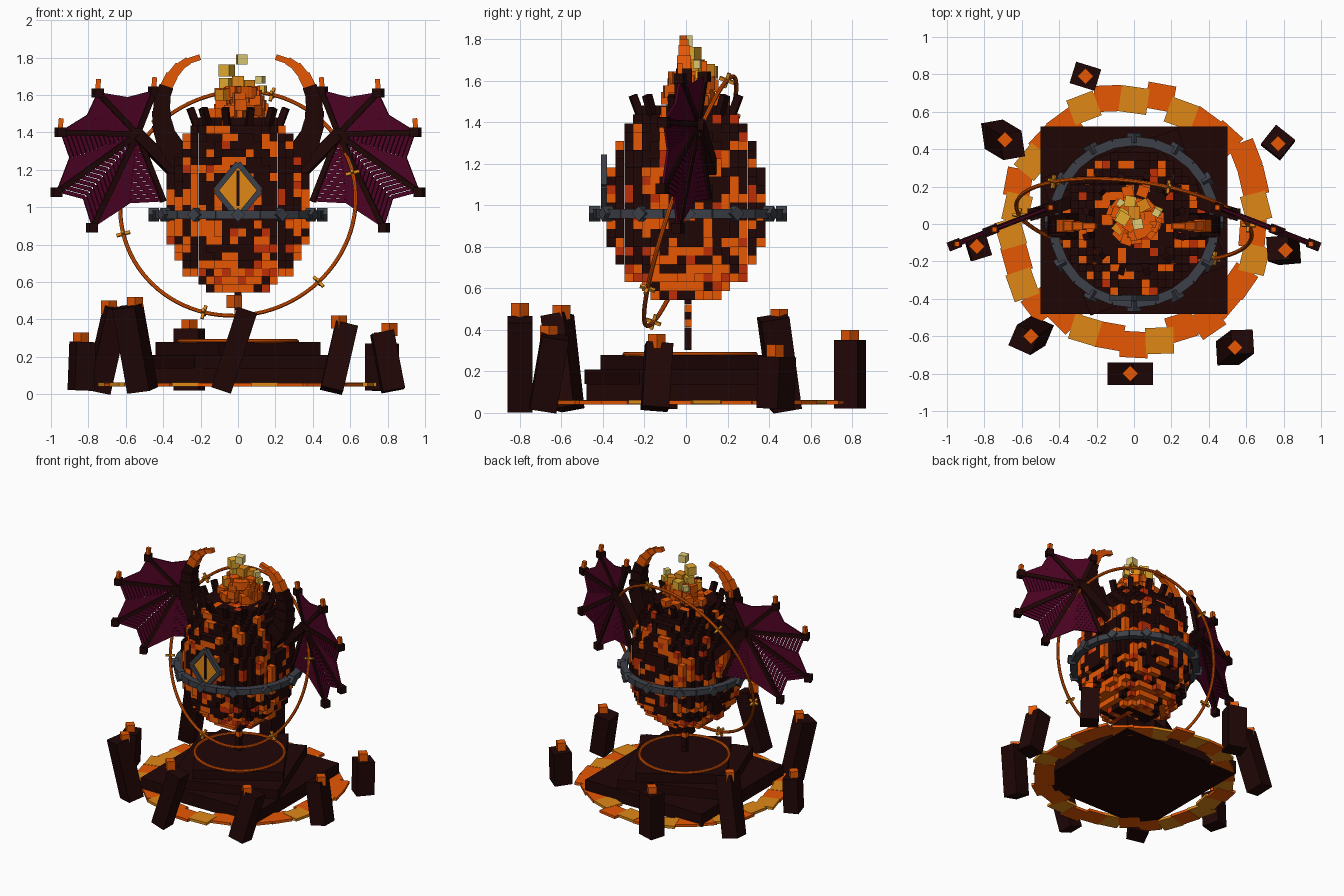
import bpy, bmesh, math, random
from mathutils import Matrix, Vector, noise

if "Cube" in bpy.data.objects:
    bpy.data.objects.remove(bpy.data.objects["Cube"])

random.seed(7)
V = Vector
COLOURS = {
    "charred": (.0145, .0018, .0018), "ember_orange": (.80, .096, .001),
    "ember_red": (.52, .028, .002), "amber": (.74, .25, .008),
    "flame_yellow": (.78, .42, .03), "pale_flame": (.74, .60, .18),
    "iron": (.046, .051, .064), "wing_maroon": (.077, .001, .018),
}
MATS = []
for n, c in COLOURS.items():
    m = bpy.data.materials.new(n)
    m.diffuse_color = (*c, 1)
    m.use_nodes = True
    m.node_tree.nodes["Principled BSDF"].inputs["Base Color"].default_value = m.diffuse_color
    MATS.append(m)
DARK, ORANGE, RED, AMBER, YELLOW, PALE, IRON, MAROON = range(8)


class Part:
    """Collects coloured primitives into one object."""
    def __init__(self, name):
        self.name, self.bm = name, bmesh.new()

    def add(self, geom, mat):
        for v in geom["verts"]:
            for f in v.link_faces:
                f.material_index = mat

    def box(self, pos, size, mat, rot=None):
        rot = rot.to_4x4() if rot else Matrix()
        m = Matrix.Translation(pos) @ rot @ Matrix.Diagonal((*size, 1))
        self.add(bmesh.ops.create_cube(self.bm, size=1, matrix=m), mat)

    def bar(self, a, b, w, mat, d=None, yaw=0):
        a, b = V(a), V(b)
        q = (b - a).to_track_quat('Z', 'Y').to_matrix()
        self.box((a + b) / 2, (w, d or w, (b - a).length), mat, q @ rz(yaw))

    def done(self):
        me = bpy.data.meshes.new(self.name)
        self.bm.to_mesh(me)
        self.bm.free()
        for m in MATS:
            me.materials.append(m)
        ob = bpy.data.objects.new(self.name, me)
        bpy.context.collection.objects.link(ob)
        return ob


def rz(a):
    return Matrix.Rotation(a, 3, 'Z')


def torus(name, R, r, mat, loc, rot=None, seg=64):
    bpy.ops.mesh.primitive_torus_add(major_radius=R, minor_radius=r, major_segments=seg, minor_segments=8)
    ob = bpy.context.object
    ob.name = name
    ob.matrix_world = Matrix.Translation(loc) @ (rot.to_4x4() if rot else Matrix())
    ob.data.materials.append(MATS[mat])
    bpy.ops.object.shade_smooth_by_angle()


# Stacked, twisted plinth slabs
p = Part("plinth")
for side, z0, z1, a, cy in ((1.0, .04, .14, 0, .02), (.78, .14, .21, 20, .01), (.64, .21, .28, 32, .03)):
    p.box((0, cy, (z0 + z1) / 2), (side, side, z1 - z0), DARK, rz(math.radians(a)))
p.done()
torus("plinth_ring", .315, .011, ORANGE, (0, .02, .283))

# Circle of glowing floor tiles
AMBER_TILES = {0, 2, 5, 7, 8, 10, 13, 16, 21, 23, 28}
p = Part("floor_tiles")
for i in range(30):
    a = math.tau * i / 30 + math.pi / 2
    r = .655 + random.uniform(-.035, .035)
    p.box((r * math.cos(a), .02 + r * math.sin(a), .05 + (.002 if i in AMBER_TILES else 0)),
          (.14, .15, .02), AMBER if i in AMBER_TILES else ORANGE,
          rz(a + random.uniform(-.2, .2)))
p.done()

# Leaning rocks: base, top, height, width, depth, yaw, cap height, cap position
ROCKS = [((-.84, -.12), (-.83, -.12), .28, .13, .11, .3, .33, (-.84, -.12)),
         ((-.75, .48), (-.65, .42), .46, .14, .12, .7, .50, (-.69, .45)),
         ((-.51, -.57), (-.59, -.62), .47, .13, .12, .6, .52, (-.55, -.60)),
         ((-.26, .79), (-.26, .79), .35, .14, .12, -.3, .40, (-.26, .79)),
         ((-.09, -.80), (.05, -.80), .45, .12, .11, 0, .53, (-.02, -.80)),
         ((.50, -.69), (.58, -.63), .37, .13, .12, -.6, .42, (.54, -.66)),
         ((.83, -.15), (.77, -.13), .33, .13, .12, .4, .38, (.81, -.14)),
         ((.77, .43), (.77, .44), .27, .13, .13, .9, .33, (.77, .43))]
p = Part("rocks")
for b, t, h, w, d, yaw, cap, c in ROCKS:
    p.bar((*b, .02), (*t, h), w, DARK, d, yaw)
    p.box((*c, cap - .035), (.06, .06, .07), ORANGE, rz(math.pi / 4))
p.done()

# Hanging stem below the egg
p = Part("stem")
for i in range(7):
    p.box((0, .01, .32 + i * .037), (.035, .035, .036), ORANGE if i in (3, 5) else DARK)
p.done()

# Egg: shell of small cubes on a grid
S, ZC, Z0 = .0425, .95, .545


def inside(x, y, z):
    d = (z - ZC) / (.63 if z > ZC else .425)
    return z < 1.5 and abs(d) < 1 and math.hypot(x, y) < .39 * math.sqrt(1 - d * d)


p = Part("egg")
for k in range(24):
    for i in range(-10, 10):
        for j in range(-10, 10):
            c = V(((i + .5) * S, (j + .5) * S, Z0 + (k + .5) * S))
            if not inside(*c) or all(inside(*(c + V(o) * S)) for o in (
                    (1, 0, 0), (-1, 0, 0), (0, 1, 0), (0, -1, 0), (0, 0, 1), (0, 0, -1))):
                continue
            n = noise.noise(c * 11) + .2 * noise.noise(c * 27) + (.25 if c.z < .68 else 0) - max(0, c.z - 1.15) * .35
            mat = DARK
            if n > .085:
                mat = RED if random.random() < .22 else ORANGE
            p.box(c, (S * .998,) * 3, mat)
p.done()

# Crown of small spikes around the opening
p = Part("crown_spikes")
for i in range(12):
    a = math.tau * (i + .5) / 12
    d = V((math.cos(a), math.sin(a), 0))
    p.bar(d * .215 + V((0, 0, 1.40)), d * .265 + V((0, 0, 1.53)), .036, DARK)
p.done()

# Flame of tumbling cubes
p = Part("flame")
for i in range(60):
    z = random.uniform(1.48, 1.62)
    r = (.17 - (z - 1.48) * .6) * math.sqrt(random.random())
    a = random.uniform(0, math.tau)
    p.box((r * math.cos(a), .03 + r * math.sin(a), z), (.06,) * 3, ORANGE, rz(a))
for x, y, z, s, m in ((-.06, .03, 1.73, .065, YELLOW), (-.06, .05, 1.66, .06, YELLOW), (0, .06, 1.67, .065, AMBER),
                      (.02, .0, 1.79, .055, PALE), (.13, .07, 1.63, .04, YELLOW), (-.08, -.02, 1.60, .06, AMBER),
                      (.05, .1, 1.65, .06, AMBER), (.12, .06, 1.68, .04, PALE), (-.02, .12, 1.64, .06, YELLOW),
                      (-.07, .11, 1.62, .04, PALE)):
    p.box((x, y, z), (s,) * 3, m, rz(x * 9))
p.done()

# Iron band with studs
p = Part("iron_band")
for i in range(24):
    a = math.tau * i / 24
    b = a + math.pi / 24
    p.box((.43 * math.cos(b), .01 + .43 * math.sin(b), .96), (.05, .115, .045), IRON, rz(b))
    if i % 2 == 0:
        p.box((.45 * math.cos(a), .01 + .45 * math.sin(a), .96), (.055, .052, .052), IRON,
              rz(a) @ Matrix.Rotation(math.pi / 4, 3, 'X'))
p.done()

# Diamond eye: iron frame, amber plate, dark slit
p = Part("eye")
corners = [V((0, -.395, 1.235)), V((.12, -.395, 1.09)), V((0, -.395, .945)), V((-.12, -.395, 1.09))]
for i in range(4):
    p.bar(corners[i], corners[(i + 1) % 4], .03, IRON)
f = p.bm.faces.new([p.bm.verts.new(c) for c in corners])
f.material_index = AMBER
p.box((0, -.398, 1.10), (.016, .008, .19), DARK)
p.done()

# Tilted orbit ring with six small crosses
u = V((.635, -.07, .05)).normalized()
v = V((0, .21, .605))
v = (v - u * v.dot(u)).normalized()
tilt = Matrix((u, v, u.cross(v))).transposed()
torus("orbit_ring", .635, .011, ORANGE, (0, .02, 1.02), tilt, 96)
p = Part("orbit_crosses")
for i in range(6):
    a = math.radians(11 + 60 * i)
    c = V((0, .02, 1.02)) + (u * math.cos(a) + v * math.sin(a)) * .635
    for size in ((.075, .016, .016), (.016, .075, .016), (.016, .016, .075)):
        p.box(c, size, AMBER, tilt @ rz(a))
p.done()

# Horns: tapering chains of blocks along a curve
HORN = [(.28, 1.24), (.335, 1.30), (.385, 1.37), (.405, 1.44), (.41, 1.51), (.405, 1.58),
        (.385, 1.64), (.355, 1.70), (.315, 1.75), (.27, 1.78), (.21, 1.80)]
# Wing fingers as tip (x, z); the first three carry claws
HUB, TIPS = (.54, 1.39), [(.45, 1.62), (.75, 1.61), (.95, 1.40), (.97, 1.08), (.78, .89), (.40, 1.03)]
for s, side in ((1, "right"), (-1, "left")):
    p = Part(side + "_horn")
    for i in range(len(HORN) - 1):
        (x0, z0), (x1, z1) = HORN[i], HORN[i + 1]
        e = V((x1 - x0, 0, z1 - z0)) * .12
        p.bar(V((s * x0, -.01, z0)) - V((s * e.x, 0, e.z)), V((s * x1, -.01, z1)) + V((s * e.x, 0, e.z)),
              .135 - .0115 * i, ORANGE if i >= 6 else DARK)
    p.done()

    def wp(q):
        return V((s * q[0], .10 - .39 * (q[0] - .42), q[1]))

    hub, tips = wp(HUB), [wp(t) for t in TIPS]
    p = Part(side + "_wing_bones")
    p.bar((s * .32, .12, 1.17), hub, .065, DARK)
    p.box(hub, (.06,) * 3, DARK)
    for i, t in enumerate(tips):
        p.bar(hub, t, .03, DARK)
        if i < 5:
            p.box(t, (.05,) * 3, DARK, rz(-s * .37))
        if i < 3:
            p.bar(t + V((0, 0, .02)), t + V((-s * .005, 0, .075)), .026, ORANGE)
    p.done()

    # Membrane made of bent rungs between neighbouring fingers
    p = Part(side + "_wing_membrane")
    N = 16
    for a, b in zip(tips, tips[1:]):
        for k in range(1, N + 1):
            t = k / N * .97
            pa, pb = hub.lerp(a, t), hub.lerp(b, t)
            mid = hub.lerp((pa + pb) / 2, .86)
            for c, d in ((pa, mid), (mid, pb)):
                q = d - c
                nrm = V((s * .39, 1, 0)).normalized()
                z = q.normalized()
                rot = Matrix((nrm.cross(z), nrm, z)).transposed()
                p.box((c + d) / 2, (.021, .012, q.length), MAROON, rot)
    p.done()
